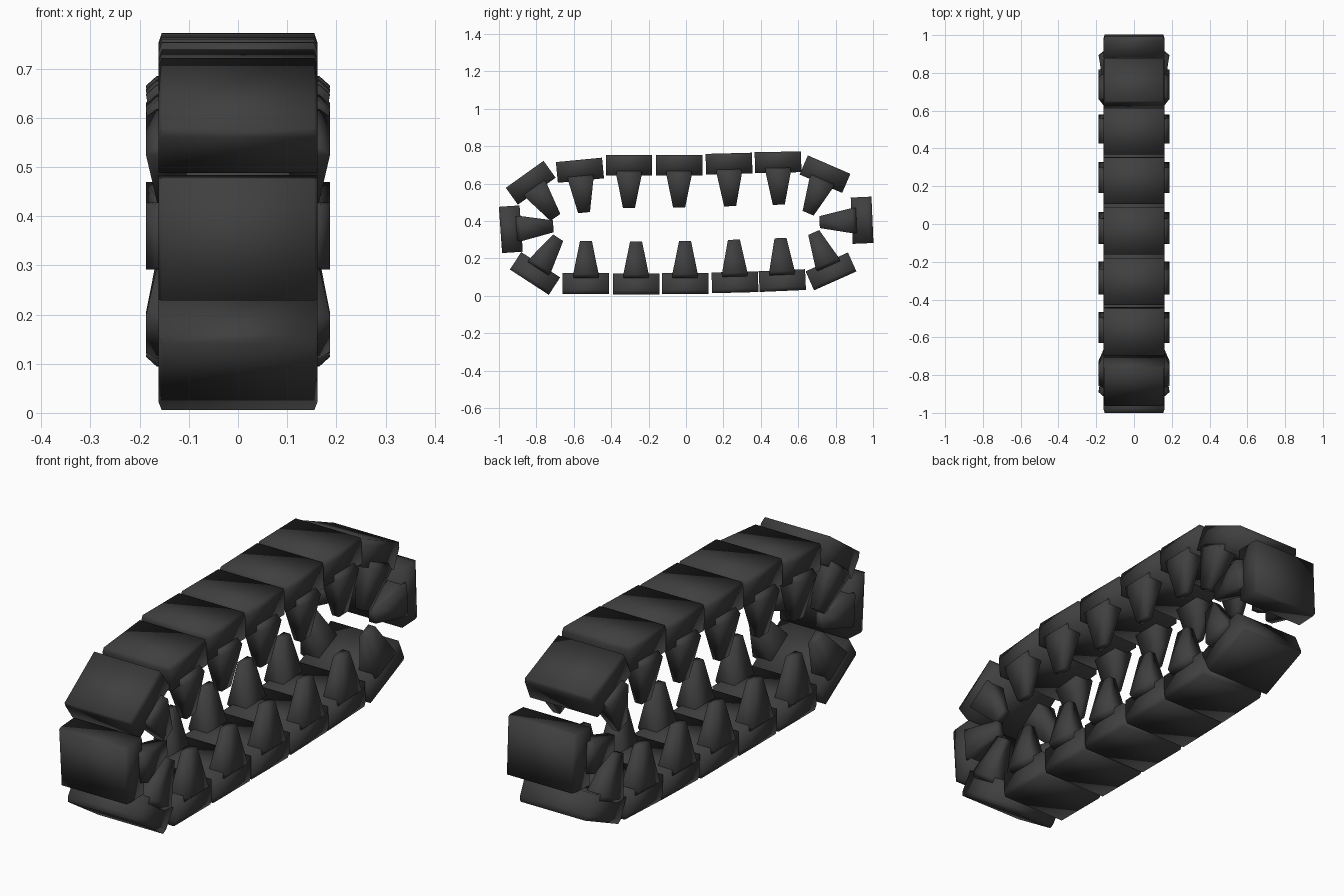
import bpy, bmesh, math

cube = bpy.data.objects.get("Cube")
if cube:
    bpy.data.objects.remove(cube)

rubber = bpy.data.materials.new("dark_track_grey")
rubber.use_nodes = True
rubber.diffuse_color = (0.05, 0.05, 0.05, 1)
rubber.node_tree.nodes["Principled BSDF"].inputs["Base Color"].default_value = (0.05, 0.05, 0.05, 1)


def loft(bm, sections):
    """Skin rectangles given as (height, x_min, x_max, half_length)."""
    rings = []
    for h, x0, x1, y in sections:
        corners = ((x0, -y), (x1, -y), (x1, y), (x0, y))
        rings.append([bm.verts.new((cx, cy, h)) for cx, cy in corners])
    bm.faces.new(rings[0][::-1])
    bm.faces.new(rings[-1])
    for low, high in zip(rings, rings[1:]):
        for i in range(4):
            j = (i + 1) % 4
            bm.faces.new((low[i], low[j], high[j], high[i]))


# One link: tread plate with a guide tooth on each edge, inner side up
bm = bmesh.new()
loft(bm, [(-0.056, -0.155, 0.155, 0.124),
          (-0.035, -0.162, 0.162, 0.124),
          (0.055, -0.162, 0.162, 0.124)])
tooth = [(0.03, 0.09, 0.165, 0.066),
         (0.05, 0.095, 0.187, 0.068),
         (0.227, 0.125, 0.158, 0.032)]
loft(bm, tooth)
loft(bm, [(h, -x1, -x0, y) for h, x0, x1, y in tooth])
bmesh.ops.recalc_face_normals(bm, faces=bm.faces)
for face in bm.faces:
    face.smooth = True
link_mesh = bpy.data.meshes.new("track_link")
bm.to_mesh(link_mesh)
bm.free()
link_mesh.materials.append(rubber)

# Link centres (y, z) and pitch in degrees around the loop
links = {
    "bottom": [(-0.535, 0.066, 0), (-0.267, 0.064, 0), (-0.005, 0.066, 0),
               (0.262, 0.073, 1.5), (0.515, 0.082, 2.5)],
    "back": [(0.775, 0.131, 24), (0.941, 0.404, 92.5), (0.743, 0.65, 156.6)],
    "top": [(0.492, 0.714, 181), (0.23, 0.706, 181.5), (-0.037, 0.698, 180),
            (-0.305, 0.697, 180), (-0.567, 0.671, 185.5)],
    "front": [(-0.83, 0.604, 215.5), (-0.936, 0.356, 274), (-0.807, 0.12, 327)],
}
for run, places in links.items():
    for n, (y, z, pitch) in enumerate(places, 1):
        link = bpy.data.objects.new(f"{run}_track_link_{n}", link_mesh)
        link.location = (0, y, z)
        link.rotation_euler.x = math.radians(pitch)
        bpy.context.collection.objects.link(link)
